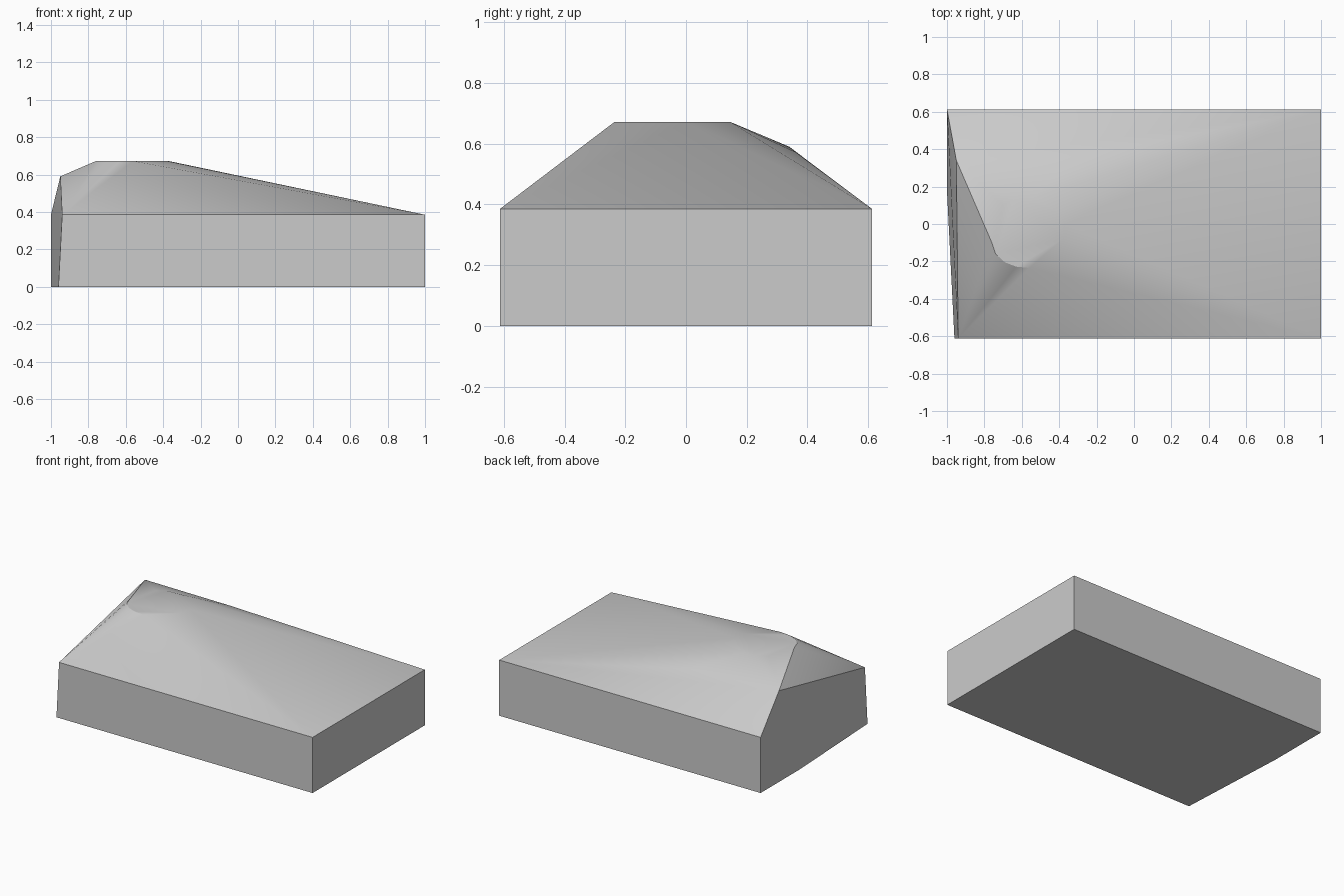
import bpy, bmesh, math

cube = bpy.data.objects.get("Cube")
if cube:
    bpy.data.objects.remove(cube, do_unlink=True)

# Plain grey material
grey = bpy.data.materials.new("plain_grey")
grey.use_nodes = True
colour = (0.6, 0.6, 0.6, 1)
grey.diffuse_color = colour
grey.node_tree.nodes["Principled BSDF"].inputs["Base Color"].default_value = colour

HALF = 0.613   # half depth
EAVE = 0.385   # top of the walls
TOP = 0.672    # height of the small plateau

# Base outline with a slight bend in the short wall
base = [(1, -HALF), (1, HALF), (-1, HALF), (-1, 0.18), (-0.96, -HALF)]
# Corners where the walls meet the slopes
eaves = [(1, -HALF), (1, HALF), (-1, HALF), (-0.94, -HALF)]
# Rounded plateau
plateau = [(-0.76, -0.1), (-0.74, -0.16), (-0.69, -0.205), (-0.63, -0.228),
           (-0.56, -0.235), (-0.38, -0.08), (-0.37, 0), (-0.4, 0.06),
           (-0.54, 0.145), (-0.64, 0.14), (-0.7, 0.1)]
# High wall corner and the swelling on the back slope
shoulders = [(-0.95, 0.34, 0.59), (-0.3, 0.36, 0.573)]

points = [(x, y, z) for ring, z in ((base, 0), (eaves, EAVE), (plateau, TOP))
          for x, y in ring] + shoulders

# Wrap the points into one faceted solid
bm = bmesh.new()
for p in points:
    bm.verts.new(p)
bmesh.ops.convex_hull(bm, input=bm.verts[:])
bmesh.ops.dissolve_limit(bm, angle_limit=math.radians(0.5),
                         verts=bm.verts[:], edges=bm.edges[:])
bmesh.ops.recalc_face_normals(bm, faces=bm.faces[:])
mesh = bpy.data.meshes.new("sloped_block")
bm.to_mesh(mesh)
bm.free()
mesh.materials.append(grey)

block = bpy.data.objects.new("sloped_block", mesh)
bpy.context.collection.objects.link(block)
bpy.ops.object.select_all(action="DESELECT")
block.select_set(True)
bpy.context.view_layer.objects.active = block
bpy.ops.object.shade_smooth_by_angle(angle=math.radians(30))
